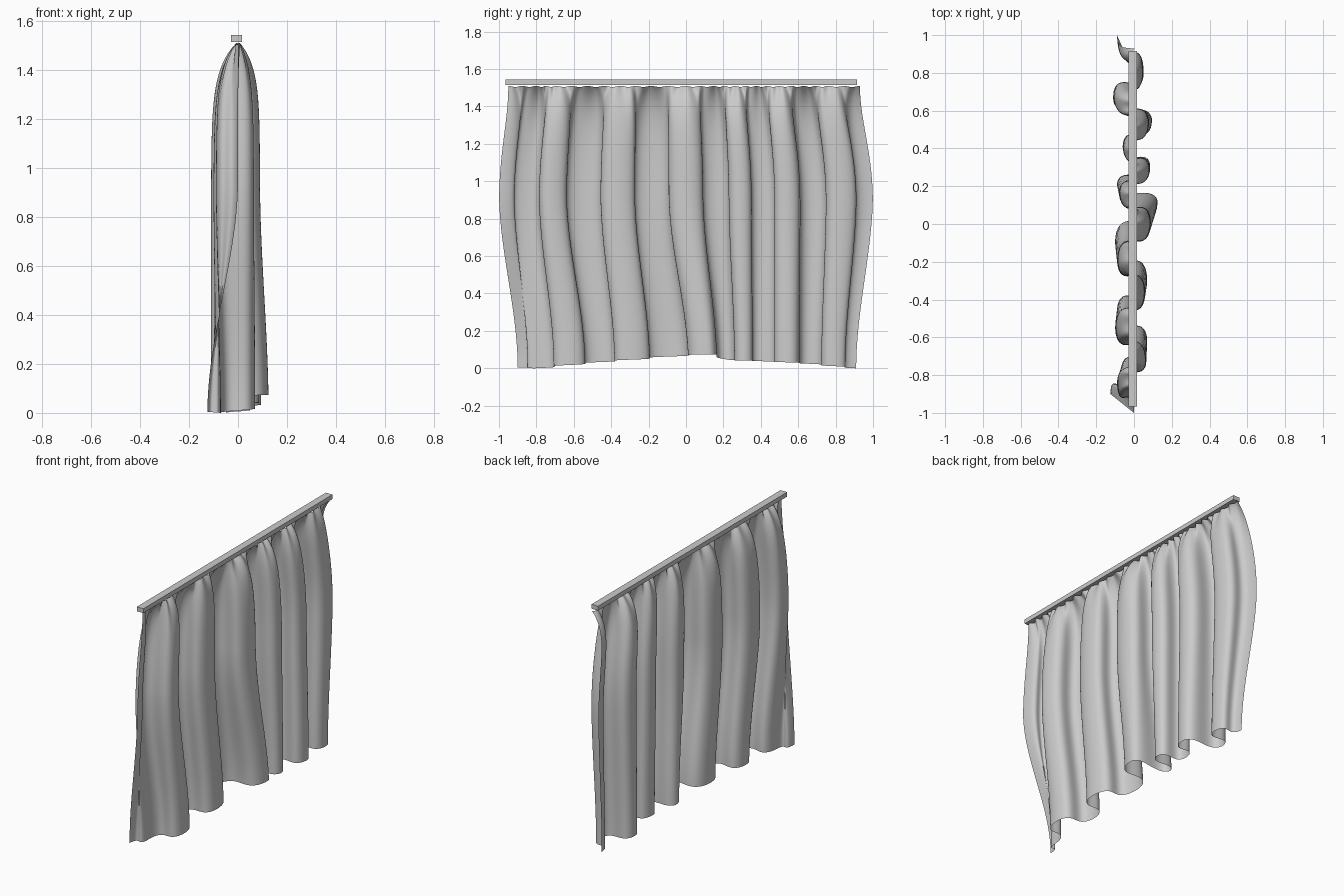
import bpy, bmesh, math

if "Cube" in bpy.data.objects:
    bpy.data.objects.remove(bpy.data.objects["Cube"])

TOP = 1.51
# fold ridges along the curtain: (y at mid height, y at hem, x at mid height, x at hem)
FOLDS = [(-1.00, -0.90, 0.00, -0.125), (-0.84, -0.79, -0.09, -0.07),
         (-0.73, -0.62, 0.065, 0.07), (-0.55, -0.46, -0.10, -0.09),
         (-0.36, -0.30, 0.06, 0.07), (-0.19, -0.09, -0.09, -0.10),
         (0.01, 0.12, 0.09, 0.125), (0.17, 0.21, -0.08, -0.09),
         (0.29, 0.31, 0.085, 0.085), (0.41, 0.40, -0.06, -0.05),
         (0.54, 0.55, 0.08, 0.095), (0.68, 0.66, -0.11, -0.11),
         (0.82, 0.79, 0.05, 0.05), (1.00, 0.91, -0.09, -0.05)]
HEM = [(-1.0, 0.01), (-0.8, 0.0), (-0.5, 0.03), (0.0, 0.07), (0.14, 0.075),
       (0.22, 0.045), (0.6, 0.03), (0.91, 0.0), (1.0, 0.0)]


def smooth(t):
    t = max(0.0, min(1.0, t))
    return t * t * (3 - 2 * t)


def hem_height(y):
    for (a, za), (b, zb) in zip(HEM, HEM[1:]):
        if y <= b:
            return za + (zb - za) * max(0, (y - a) / (b - a))
    return 0.0


def ridge(fold, z):
    """Position of one fold ridge at height z."""
    ym, yb, xm, xb = fold
    up = smooth((z - 0.8) / (TOP - 0.8)) ** 1.6
    down = 1 - smooth(z / 0.95)
    y = ym + (ym * 0.94 - 0.01 - ym) * up + (yb - ym) * down
    return xm + (xb - xm) * down, y


def cloth_point(i, t, v):
    """Point between ridges i and i+1; v runs from hem (0) to heading (1)."""
    y_hem = FOLDS[i][1] + t * (FOLDS[i + 1][1] - FOLDS[i][1])
    z0 = hem_height(y_hem)
    u = (i + t) / (len(FOLDS) - 1)
    z = z0 + (TOP - z0) * v
    d = TOP - z
    x0, y0 = ridge(FOLDS[i], z)
    x1, y1 = ridge(FOLDS[i + 1], z)
    amp = 1 - math.exp(-d / 0.1)
    s = t + 1.2 * amp * math.sin(2 * math.pi * t) / (2 * math.pi)
    x = (x0 + (x1 - x0) * (1 - math.cos(math.pi * t)) / 2) * amp
    # small gathers below the heading and a scalloped top edge
    gather = math.exp(-d / 0.13)
    x += 0.009 * gather * math.sin(2 * math.pi * 31 * u + math.sin(9 * u))
    z -= 0.006 * math.exp(-d / 0.02) * (1 - math.cos(2 * math.pi * 26 * u)) / 2
    return x, y0 + (y1 - y0) * s, z


# curtain cloth
COLS, ROWS = 24, 90
bm = bmesh.new()
grid = []
for r in range(ROWS + 1):
    v = 1 - (1 - r / ROWS) ** 1.5
    row = [bm.verts.new(cloth_point(i, k / COLS, v))
           for i in range(len(FOLDS) - 1) for k in range(COLS)]
    row.append(bm.verts.new(cloth_point(len(FOLDS) - 2, 1.0, v)))
    grid.append(row)
for a, b in zip(grid, grid[1:]):
    for c in range(len(a) - 1):
        bm.faces.new((a[c], a[c + 1], b[c + 1], b[c])).smooth = True
mesh = bpy.data.meshes.new("curtain_cloth")
bm.to_mesh(mesh)
bm.free()
bpy.context.collection.objects.link(bpy.data.objects.new("curtain_cloth", mesh))

# square hanging rail
bpy.ops.mesh.primitive_cube_add(size=1, location=(-0.006, -0.025, 1.529))
rail = bpy.context.object
rail.name = "curtain_rail"
rail.scale = (0.046, 1.88, 0.028)
bpy.ops.object.transform_apply(location=False, rotation=False, scale=True)
